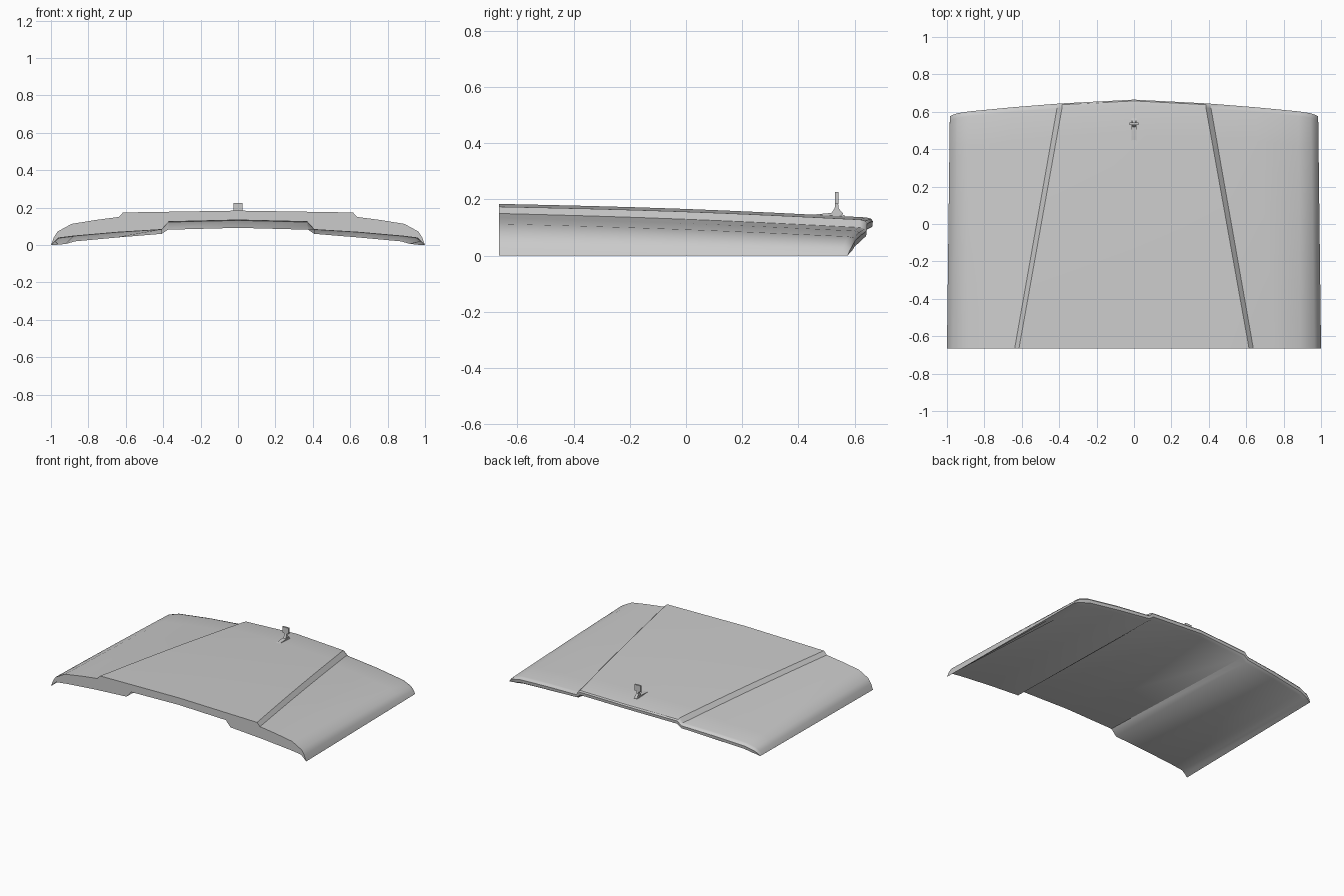
import bpy
import bmesh
import math

cube = bpy.data.objects.get("Cube")
if cube:
    bpy.data.objects.remove(cube, do_unlink=True)

grey = bpy.data.materials.new("light_grey_paint")
grey.use_nodes = True
colour = (0.6, 0.6, 0.6, 1)
grey.diffuse_color = colour
grey.node_tree.nodes["Principled BSDF"].inputs["Base Color"].default_value = colour


def finish(name, bm, angle):
    bmesh.ops.remove_doubles(bm, verts=bm.verts, dist=0.0004)
    bmesh.ops.recalc_face_normals(bm, faces=bm.faces)
    mesh = bpy.data.meshes.new(name)
    bm.to_mesh(mesh)
    bm.free()
    mesh.materials.append(grey)
    obj = bpy.data.objects.new(name, mesh)
    bpy.context.collection.objects.link(obj)
    bpy.ops.object.select_all(action='DESELECT')
    obj.select_set(True)
    bpy.context.view_layer.objects.active = obj
    bpy.ops.object.shade_smooth_by_angle(angle=math.radians(angle))
    return obj


def lerp(a, b, t):
    return a + (b - a) * t


# Half cross-sections (x, z) from the centre line out to the side edge
REAR_TOP = [(0, .184), (.615, .174), (.638, .15), (.76, .134),
            (.89, .113), (.965, .072), (.985, .04), (1, 0)]
NOSE_TOP = [(0, .136), (.385, .128), (.412, .1), (.65, .088),
            (.88, .068), (.945, .048), (.97, .026), (.985, 0)]
REAR_UNDER = [(0, .134), (.37, .125), (.408, .083), (.65, .068),
              (.88, .048), (.96, .038), (.98, .02), (1, 0)]
NOSE_UNDER = [(0, .092), (.375, .082), (.408, .06), (.65, .04),
              (.87, .02), (.92, .006), (.96, .002), (.985, 0)]
NOSE_Y = [.665, .645, .643, .624, .602, .592, .583, .575]
REAR_Y = -.665
ROWS = 8


def panel_loop(i, side):
    """Closed outline of the panel along its length at one column."""
    (rx, rz), (nx, nz) = REAR_TOP[i], NOSE_TOP[i]
    (ux, uz), (vx, vz) = REAR_UNDER[i], NOSE_UNDER[i]
    front = NOSE_Y[i]
    thick = nz - vz
    loop = []
    # top skin with a slight crown
    for r in range(ROWS + 1):
        t = r / ROWS
        z = lerp(rz, nz, t) + .035 * rz * math.sin(math.pi * t)
        loop.append((lerp(rx, nx, t), lerp(REAR_Y, front - .025, t), z))
    # rounded nose
    loop.append((nx, front - .007, nz - .1 * thick))
    loop.append((nx, front, nz - .3 * thick))
    loop.append((lerp(nx, vx, .5), front - .002, nz - .75 * thick))
    loop.append((vx, front - .022, vz))
    # underside
    loop.append((ux, REAR_Y, uz))
    return [(side * x, y, z) for x, y, z in loop]


bm = bmesh.new()
last = len(NOSE_Y) - 1
columns = [(i, -1) for i in range(last, 0, -1)] + [(i, 1) for i in range(last + 1)]
loops = [[bm.verts.new(p) for p in panel_loop(i, s)] for i, s in columns]
for a, b in zip(loops, loops[1:]):
    n = len(a)
    for k in range(n):
        bm.faces.new((a[k], a[(k + 1) % n], b[(k + 1) % n], b[k]))
finish("hood_panel", bm, 38)


def side_prism(name, outline, half_width):
    """Extrude a (y, z) outline across x."""
    bm = bmesh.new()
    face = bm.faces.new([bm.verts.new((-half_width, y, z)) for y, z in outline])
    res = bmesh.ops.extrude_face_region(bm, geom=[face])
    verts = [v for v in res["geom"] if isinstance(v, bmesh.types.BMVert)]
    bmesh.ops.translate(bm, verts=verts, vec=(2 * half_width, 0, 0))
    return finish(name, bm, 30)


# Hood ornament: foot strip, flared stem and upright plate
side_prism("ornament_foot", [(.44, .138), (.565, .13), (.565, .142), (.545, .152),
                             (.52, .152), (.44, .145)], .014)
side_prism("ornament_stem", [(.515, .148), (.56, .148), (.543, .168), (.541, .19),
                             (.531, .19), (.529, .168)], .009)
side_prism("ornament_plate", [(.53, .183), (.542, .183), (.542, .226), (.53, .226)], .024)
